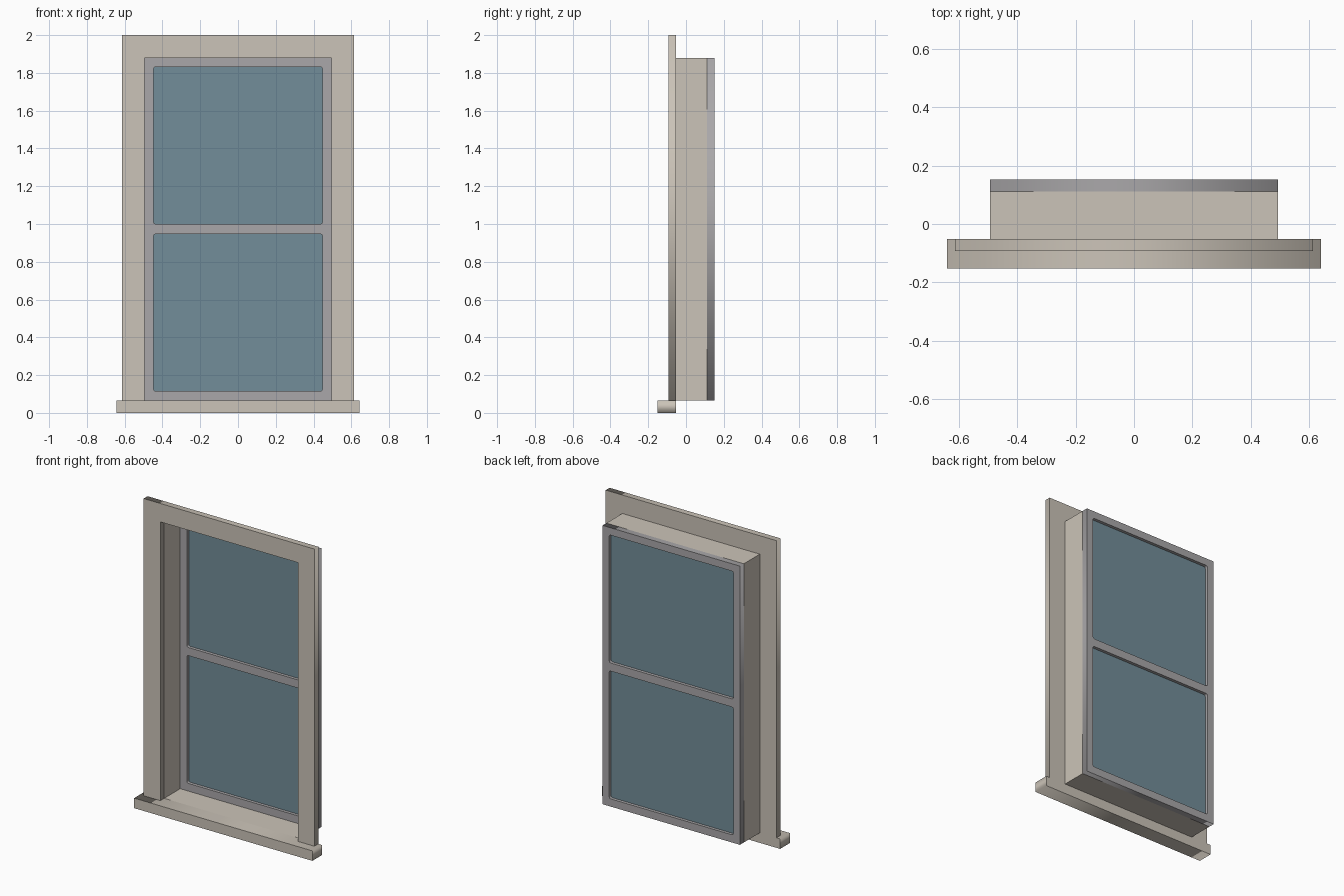
import bpy, bmesh, math
from mathutils import Matrix

if "Cube" in bpy.data.objects:
    bpy.data.objects.remove(bpy.data.objects["Cube"])


def material(name, rgb):
    m = bpy.data.materials.new(name)
    m.diffuse_color = (*rgb, 1)
    m.use_nodes = True
    m.node_tree.nodes["Principled BSDF"].inputs["Base Color"].default_value = m.diffuse_color
    return m


STONE = material("warm_stone", (0.60, 0.55, 0.48))
GREY = material("frame_grey", (0.40, 0.39, 0.40))
BLUE = material("glass_blue", (0.17, 0.27, 0.32))


def rect(x, z0, z1, c=0.0):
    """Rectangle outline in x/z, centred on x = 0, with optional cut corners."""
    if not c:
        return [(-x, z0), (x, z0), (x, z1), (-x, z1)]
    pts = []
    for cx, cz, start in ((x - c, z1 - c, 0), (c - x, z1 - c, 90),
                          (c - x, z0 + c, 180), (x - c, z0 + c, 270)):
        for k in range(3):
            a = math.radians(start + 45 * k)
            pts.append((cx + c * math.cos(a), cz + c * math.sin(a)))
    return pts


def slab(name, outlines, y0, y1, mat):
    """Fill x/z outlines (later ones are holes) and extrude from y0 to y1."""
    cu = bpy.data.curves.new(name, 'CURVE')
    cu.dimensions = '2D'
    cu.fill_mode = 'BOTH'
    cu.extrude = (y1 - y0) / 2
    for pts in outlines:
        sp = cu.splines.new('POLY')
        sp.points.add(len(pts) - 1)
        for p, (x, z) in zip(sp.points, pts):
            p.co = (x, z, 0, 1)
        sp.use_cyclic_u = True
    tmp = bpy.data.objects.new(name + "_curve", cu)
    bpy.context.collection.objects.link(tmp)
    me = bpy.data.meshes.new_from_object(
        tmp.evaluated_get(bpy.context.evaluated_depsgraph_get()))
    bpy.data.objects.remove(tmp)
    bm = bmesh.new()
    bm.from_mesh(me)
    bmesh.ops.remove_doubles(bm, verts=bm.verts, dist=1e-5)
    bm.transform(Matrix.Translation((0, (y0 + y1) / 2, 0))
                 @ Matrix.Rotation(math.pi / 2, 4, 'X'))
    if y1 > y0:
        bmesh.ops.recalc_face_normals(bm, faces=bm.faces)
    bmesh.ops.dissolve_limit(bm, angle_limit=0.01, verts=bm.verts, edges=bm.edges)
    return finish(name, bm, mat, me)


def finish(name, bm, mat, me=None):
    me = me or bpy.data.meshes.new(name)
    bm.to_mesh(me)
    bm.free()
    me.name = name
    me.materials.clear()
    me.materials.append(mat)
    ob = bpy.data.objects.new(name, me)
    bpy.context.collection.objects.link(ob)
    return ob


X_IN, X_OUT, SILL, HEAD = 0.495, 0.615, 0.065, 1.88
Y_TRIM, Y_WALL, Y_FRAME, Y_BACK = -0.092, -0.052, 0.112, 0.152

# Sill
slab("sill", [rect(0.642, 0, SILL)], -0.152, Y_WALL, STONE)

# Casing: upside-down U standing on the sill
slab("casing", [[(-X_OUT, SILL), (-X_IN, SILL), (-X_IN, HEAD), (X_IN, HEAD),
                 (X_IN, SILL), (X_OUT, SILL), (X_OUT, 2.0), (-X_OUT, 2.0)]],
     Y_TRIM, Y_WALL, STONE)

# Reveal: thin open tube lining the opening
bm = bmesh.new()
rings = [[bm.verts.new((x, y, z)) for x, z in rect(X_IN, SILL, HEAD)]
         for y in (Y_WALL, Y_FRAME)]
for i in range(4):
    j = (i + 1) % 4
    bm.faces.new((rings[0][i], rings[0][j], rings[1][j], rings[1][i]))
finish("reveal", bm, STONE)

# Sash frame with two openings
panes = {"lower": rect(0.447, 0.115, 0.947, 0.01),
         "upper": rect(0.447, 1.0, 1.832, 0.01)}
slab("sash_frame", [rect(X_IN, SILL, HEAD), *panes.values()], Y_FRAME, Y_BACK, GREY)

# Glass panes
for side, outline in panes.items():
    slab(side + "_glass", [outline], 0.132, 0.132, BLUE)
